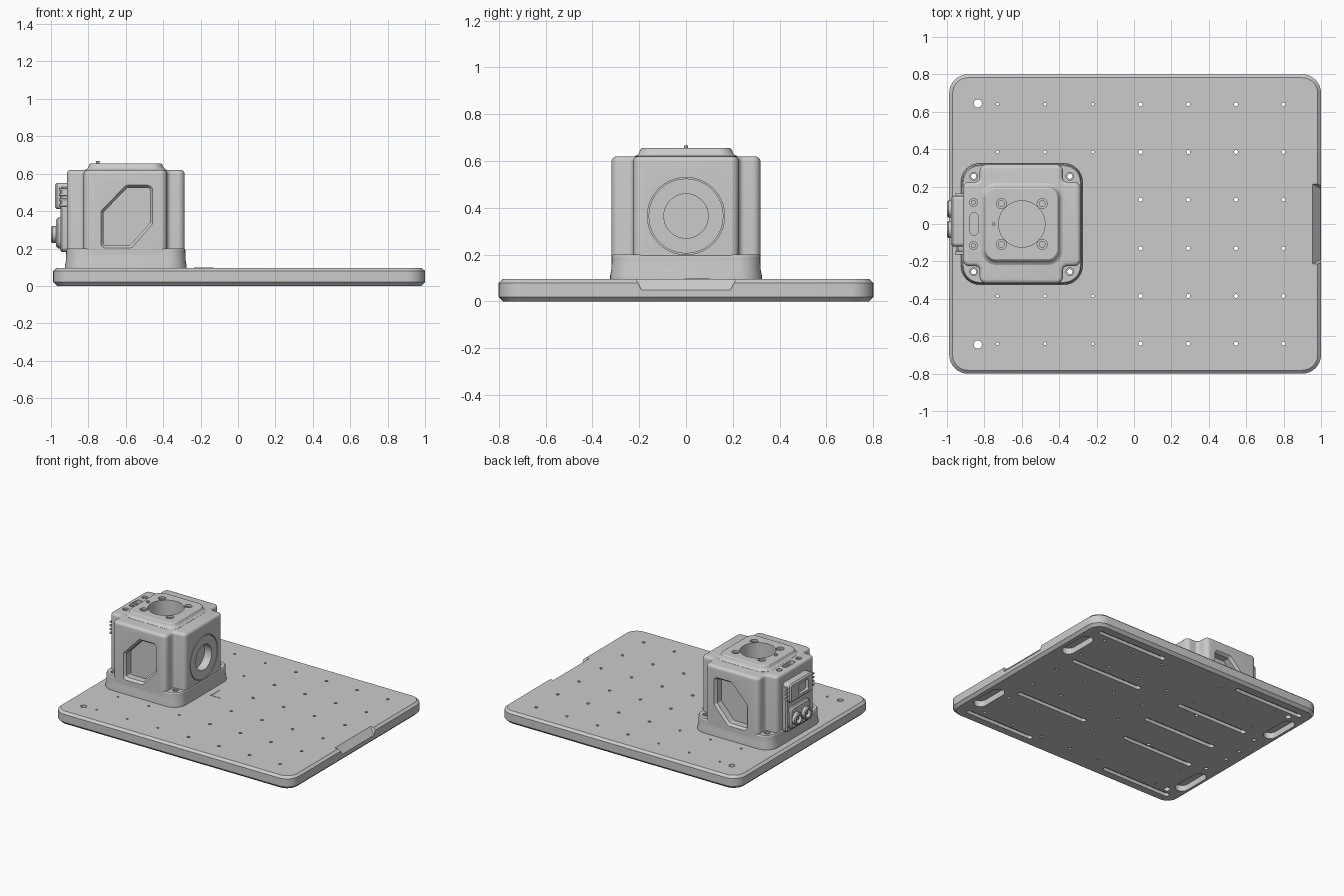
import bpy, bmesh, math
from mathutils import Vector

cube = bpy.data.objects.get("Cube")
if cube:
    bpy.data.objects.remove(cube, do_unlink=True)

grey = bpy.data.materials.new("machined_grey")
grey.use_nodes = True
GREY = (0.6, 0.6, 0.6, 1)
grey.diffuse_color = GREY
grey.node_tree.nodes["Principled BSDF"].inputs["Base Color"].default_value = GREY


# ---- 2D outlines, all counter-clockwise ----
def rounded(points, radii, steps=6):
    """Polygon with every corner replaced by an arc."""
    out, n = [], len(points)
    for i in range(n):
        p = Vector(points[i])
        a = (Vector(points[i - 1]) - p).normalized()
        b = (Vector(points[(i + 1) % n]) - p).normalized()
        r = radii[i] if isinstance(radii, list) else radii
        half = a.angle(b) / 2
        t = r / math.tan(half)
        c = p + (a + b).normalized() * (r / math.sin(half))
        v0, v1 = (p + a * t - c).normalized(), (p + b * t - c).normalized()
        sweep = math.pi - 2 * half
        for k in range(steps + 1):
            w = k / steps
            arm = v0 * math.sin((1 - w) * sweep) + v1 * math.sin(w * sweep)
            out.append(c + arm.normalized() * r)
    return out


def box(x0, x1, y0, y1, r, steps=6):
    return rounded([(x0, y0), (x1, y0), (x1, y1), (x0, y1)], r, steps)


def capsule(x0, x1, y0, y1):
    return box(x0, x1, y0, y1, 0.49 * min(x1 - x0, y1 - y0), 5)


def circle(x, y, r, n=16):
    return [Vector((x + r * math.cos(2 * math.pi * k / n),
                    y + r * math.sin(2 * math.pi * k / n))) for k in range(n)]


def inset(loop, d):
    out, n = [], len(loop)
    for i, p in enumerate(loop):
        e0 = (p - loop[i - 1]).normalized()
        e1 = (loop[(i + 1) % n] - p).normalized()
        m = (e0 + e1).normalized()
        out.append(p + Vector((-m.y, m.x)) * d / max(0.3, m.dot(e1)))
    return out


# ---- solids lofted along an axis ----
PLACE = {"x": lambda a, b, h: (h, a, b),
         "y": lambda a, b, h: (a, h, b),
         "z": lambda a, b, h: (a, b, h)}


def loft(bm, loops, axis="z", closed=False):
    """loops: list of (height, 2D loop); closed makes a ring instead of caps."""
    rings = [[bm.verts.new(PLACE[axis](p.x, p.y, h)) for p in loop] for h, loop in loops]
    n = len(rings[0])
    pairs = list(zip(rings, rings[1:])) + ([(rings[-1], rings[0])] if closed else [])
    faces = []
    for lo, hi in pairs:
        for i in range(n):
            j = (i + 1) % n
            faces.append(bm.faces.new((lo[i], lo[j], hi[j], hi[i])))
    if not closed:
        faces += [bm.faces.new(rings[0][::-1]), bm.faces.new(rings[-1])]
    # turn the solid outward if its signed volume is negative
    origin = rings[0][0].co
    volume = 0
    for f in faces:
        f.normal_update()
        volume += (f.verts[0].co - origin).dot(f.normal) * f.calc_area()
    if volume < 0:
        bmesh.ops.reverse_faces(bm, faces=faces)


def prism(bm, loop, levels, axis="z", closed=False):
    """levels: list of (height, inset of the outline)."""
    loft(bm, [(h, inset(loop, d)) for h, d in levels], axis, closed)


def finish(name, bm):
    mesh = bpy.data.meshes.new(name)
    bm.to_mesh(mesh)
    bm.free()
    mesh.materials.append(grey)
    obj = bpy.data.objects.new(name, mesh)
    bpy.context.collection.objects.link(obj)
    return obj


def part(name, loop, levels, axis="z", closed=False):
    bm = bmesh.new()
    prism(bm, loop, levels, axis, closed)
    return finish(name, bm)


def cut(obj, bm):
    """Subtract the solids in bm from obj."""
    cutter = finish("cutter", bm)
    cutter.hide_render = True
    mod = obj.modifiers.new("cut", "BOOLEAN")
    mod.operation, mod.solver, mod.object = "DIFFERENCE", "EXACT", cutter
    mod.use_self = True
    deps = bpy.context.evaluated_depsgraph_get()
    mesh = bpy.data.meshes.new_from_object(obj.evaluated_get(deps))
    obj.modifiers.clear()
    obj.data = mesh
    bpy.data.objects.remove(cutter, do_unlink=True)


BX = -0.6                                   # body centre
THROUGH = [(-0.05, 0), (0.3, 0)]
GROOVE = [(-0.01, 0), (0.025, 0)]
corner_holes = [(BX + sx * 0.257, sy * 0.255) for sx in (-1, 1) for sy in (-1, 1)]

# ---- base plate: bolt grid, mounting holes, foot pockets, grooves, edge notch ----
plate = part("base_plate", box(-0.988, 1.0, -0.8, 0.8, 0.1, 8),
             [(0, 0.02), (0.02, 0), (0.08, 0), (0.096, 0.018)])
bm = bmesh.new()
for i in range(7):
    for y in (0.64, 0.385, 0.13):
        if i < 3 and y < 0.2:
            continue
        for s in (-1, 1):
            prism(bm, circle(-0.73 + 0.255 * i, s * y, 0.008 if i < 3 else 0.011, 12), THROUGH)
for s in (-1, 1):
    prism(bm, circle(-0.835, s * 0.645, 0.022), THROUGH)
    prism(bm, circle(-0.88, s * 0.07, 0.013), THROUGH)
    for sx in (-1, 1):
        lo, hi = sorted((s * 0.33, s * 0.61))
        prism(bm, capsule(sx * 0.9 - 0.048, sx * 0.9 + 0.048, lo, hi), [(-0.01, 0), (0.045, 0)])
        a, b = sorted((sx * 0.32, sx * 0.9))
        prism(bm, capsule(a, b, s * 0.705 - 0.018, s * 0.705 + 0.018), GROOVE)
    for a, b in ((0.19, 0.79), (-0.75, -0.15)):
        prism(bm, capsule(a, b, s * 0.29 - 0.018, s * 0.29 + 0.018), GROOVE)
prism(bm, capsule(-0.71, -0.1, -0.018, 0.018), GROOVE)
for x, y in corner_holes:
    prism(bm, circle(x, y, 0.014), THROUGH)
loft(bm, [(0.048, box(0.998, 1.1, -0.19, 0.19, 0.001, 1)),
          (0.1, box(0.952, 1.1, -0.215, 0.215, 0.001, 1))])
cut(plate, bm)

# ---- body foot with corner screw holes ----
foot = part("body_foot", box(-0.925, -0.275, -0.324, 0.324, 0.1, 8),
            [(0.09, 0), (0.112, 0), (0.135, 0.005), (0.193, 0.007), (0.2, 0.012)])
bm = bmesh.new()
for x, y in corner_holes:
    prism(bm, circle(x, y, 0.014), [(0.05, 0), (0.19, 0), (0.19, -0.007), (0.3, -0.007)])
cut(foot, bm)

# ---- cross-shaped body shell with a rounded top edge ----
X0, X1, X2, X3, YA, YB = -0.915, -0.825, -0.38, -0.285, 0.225, 0.318
cross = [(X1, -YB), (X2, -YB), (X2, -YA), (X3, -YA), (X3, YA), (X2, YA),
         (X2, YB), (X1, YB), (X1, YA), (X0, YA), (X0, -YA), (X1, -YA)]
EDGE = 0.022
top_round = [(0.62 - EDGE + EDGE * math.sin(k * math.pi / 10),
              EDGE - EDGE * math.cos(k * math.pi / 10)) for k in range(6)]
shell = part("body_shell", rounded(cross, [0.035, 0.035, 0.025] * 4), [(0.12, 0)] + top_round)
window = rounded([(-0.735, 0.2), (-0.57, 0.2), (-0.455, 0.33), (-0.455, 0.54),
                  (-0.6, 0.54), (-0.735, 0.4)], 0.03)
well = circle(BX, 0, 0.124, 40)
bm = bmesh.new()
for s in (-1, 1):
    prism(bm, window, [(s * 0.335, -0.012), (s * 0.3, 0.016), (s * 0.25, 0.016)], "y")
    prism(bm, circle(-0.858, s * 0.115, 0.021), [(0.7, 0), (0.608, 0), (0.608, 0.01), (0.58, 0.01)])
prism(bm, capsule(-0.877, -0.833, -0.06, 0.06), [(0.59, 0), (0.7, 0)])
prism(bm, well, [(0.22, 0), (0.75, 0)])
prism(bm, circle(0, 0.365, 0.165, 40),
      [(-0.25, 0), (-0.297, 0), (-0.297, 0.07), (-0.345, 0.07)], "x")
cut(shell, bm)

# ---- raised top flange with counterbored screws ----
boss = part("top_flange", box(BX - 0.197, BX + 0.197, -0.197, 0.197, 0.06, 8),
            [(0.61, -0.022), (0.621, -0.022), (0.626, -0.012), (0.634, -0.004),
             (0.644, 0), (0.651, 0.003), (0.655, 0.009)])
bm = bmesh.new()
prism(bm, well, [(0.5, 0), (0.75, 0)])
for sx in (-1, 1):
    for sy in (-1, 1):
        prism(bm, circle(BX + sx * 0.109, sy * 0.109, 0.027),
              [(0.7, 0), (0.64, 0), (0.64, 0.011), (0.62, 0.011)])
cut(boss, bm)
part("index_pin", circle(-0.75, 0, 0.009, 12), [(0.64, 0), (0.667, 0)])

# ---- side lens ring ----
part("lens_ring", circle(0, 0.365, 0.16, 40),
     [(-0.3, 0), (-0.285, 0), (-0.285, 0.065), (-0.3, 0.065)], "x", True)

# ---- connector panel on the narrow end ----
part("connector_panel", box(-0.158, 0.158, 0.18, 0.53, 0.03),
     [(-0.9, 0), (-0.94, 0), (-0.95, 0.01)], "x")
upper = part("connector_housing", box(-0.12, 0.15, 0.41, 0.55, 0.02),
             [(-0.9, 0), (-0.968, 0), (-0.978, 0.01)], "x")
bm = bmesh.new()
prism(bm, box(-0.06, 0.05, 0.44, 0.52, 0.012), [(-1.05, 0), (-0.955, 0)], "x")
cut(upper, bm)
part("port_mount", box(-0.1, 0.14, 0.2, 0.365, 0.04),
     [(-0.9, 0), (-0.962, 0), (-0.972, 0.012)], "x")
for side, y in (("left", 0.08), ("right", -0.03)):
    part("port_ring_" + side, circle(y, 0.275, 0.045, 24),
         [(-0.95, 0), (-0.993, 0), (-1.0, 0.006), (-1.0, 0.016), (-0.95, 0.016)], "x", True)
    part("port_pin_" + side, circle(y, 0.275, 0.012, 12), [(-0.95, 0), (-0.99, 0)], "x")
bm = bmesh.new()
for s in (-1, 1):
    for k in range(4):
        z = 0.425 + 0.028 * k
        prism(bm, box(s * 0.155 - 0.008, s * 0.155 + 0.008, z, z + 0.014, 0.004, 2),
              [(-0.9, 0), (-0.956, 0)], "x")
finish("grip_ribs", bm)

# ---- axis mark on the plate ----
bm = bmesh.new()
prism(bm, box(-0.235, -0.13, -0.004, 0.004, 0.001, 1), [(0.094, 0), (0.098, 0)])
prism(bm, box(-0.229, -0.221, 0.006, 0.1, 0.001, 1), [(0.094, 0), (0.098, 0)])
finish("axis_mark", bm)

# ---- smooth curved walls, keep edges crisp ----
bpy.ops.object.select_all(action="DESELECT")
for obj in bpy.context.collection.objects:
    if obj.type == "MESH" and grey.name in obj.data.materials:
        obj.select_set(True)
        bpy.context.view_layer.objects.active = obj
bpy.ops.object.shade_smooth_by_angle(angle=math.radians(30))
